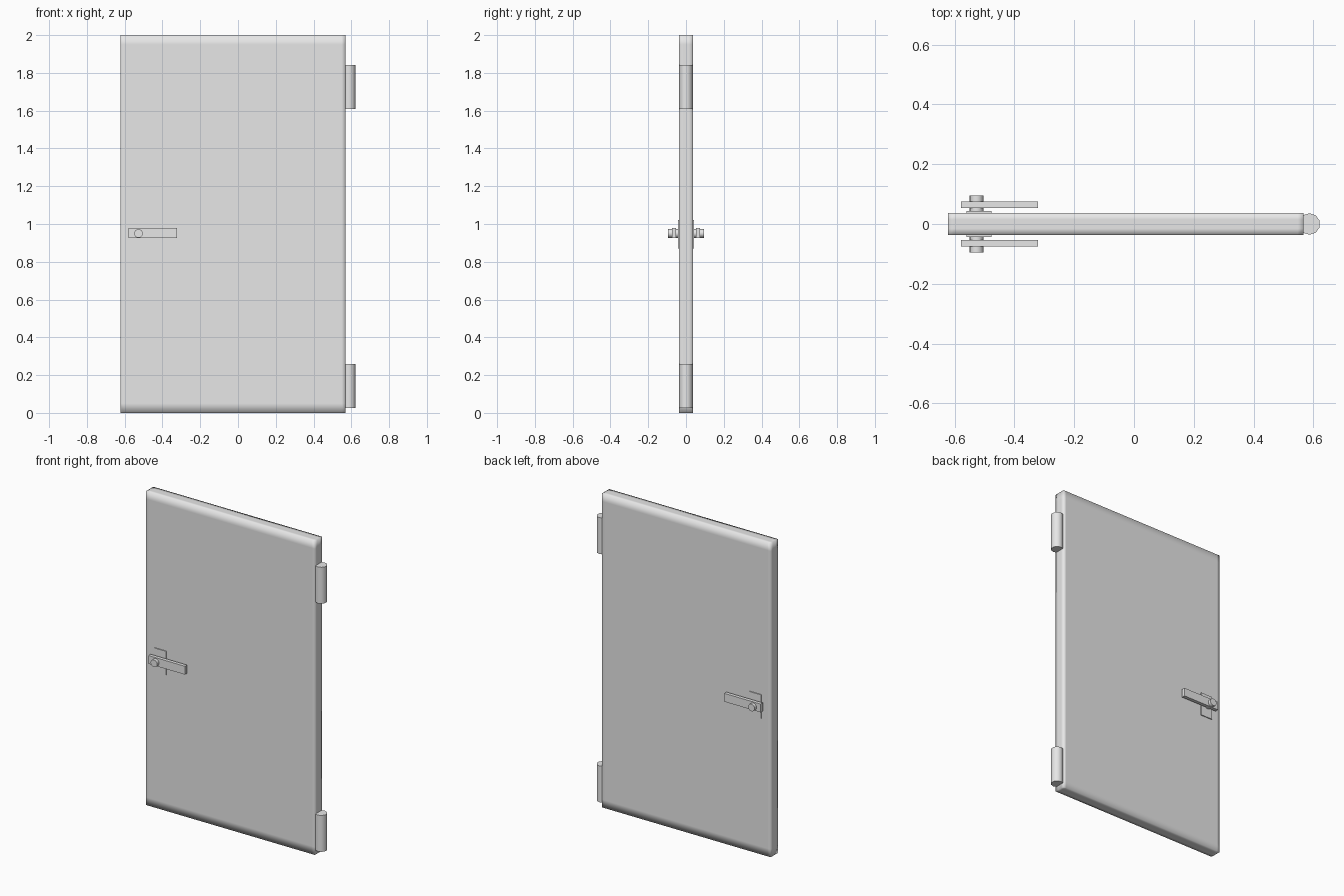
import bpy
import bmesh
import math
from mathutils import Matrix, Vector

cube = bpy.data.objects.get("Cube")
if cube:
    bpy.data.objects.remove(cube, do_unlink=True)

# One plain grey for every part
grey = bpy.data.materials.new("light_grey")
grey.use_nodes = True
grey.diffuse_color = (0.8, 0.8, 0.8, 1)
grey.node_tree.nodes["Principled BSDF"].inputs["Base Color"].default_value = (0.8, 0.8, 0.8, 1)


def finish(name, bm):
    bmesh.ops.recalc_face_normals(bm, faces=bm.faces)
    mesh = bpy.data.meshes.new(name)
    bm.to_mesh(mesh)
    bm.free()
    mesh.materials.append(grey)
    obj = bpy.data.objects.new(name, mesh)
    bpy.context.collection.objects.link(obj)
    return obj


def box_mesh(low, high):
    low, high = Vector(low), Vector(high)
    bm = bmesh.new()
    place = Matrix.Translation((low + high) / 2) @ Matrix.Diagonal((high - low).to_4d())
    bmesh.ops.create_cube(bm, size=1, matrix=place)
    return bm


def cylinder(name, centre, radius, depth, sides, rotation=Matrix.Identity(4)):
    bm = bmesh.new()
    bmesh.ops.create_cone(bm, cap_ends=True, segments=sides, radius1=radius,
                          radius2=radius, depth=depth,
                          matrix=Matrix.Translation(centre) @ rotation)
    obj = finish(name, bm)
    bpy.ops.object.select_all(action='DESELECT')
    obj.select_set(True)
    bpy.context.view_layer.objects.active = obj
    bpy.ops.object.shade_smooth_by_angle(angle=math.radians(50))
    return obj


# Door panel: a slab with support loops, so smooth shading softens its rim
left, right, half, height = -0.623, 0.568, 0.037, 2.0
panel = box_mesh((left, -half, 0), (right, half, height))
cuts = [((left + 0.02, 0, 0), (1, 0, 0)), ((right - 0.02, 0, 0), (1, 0, 0)),
        ((0, 0, 0.05), (0, 0, 1)), ((0, 0, height - 0.05), (0, 0, 1)),
        ((0, -0.015, 0), (0, 1, 0)), ((0, 0.015, 0), (0, 1, 0))]
for point, normal in cuts:
    bmesh.ops.bisect_plane(panel, geom=panel.verts[:] + panel.edges[:] + panel.faces[:],
                           plane_co=point, plane_no=normal)
door = finish("door_panel", panel)
for face in door.data.polygons:
    face.use_smooth = True

# Hinge barrels on the left edge
for name, z in (("lower_hinge", 0.143), ("upper_hinge", 1.725)):
    cylinder(name, (0.587, 0, z), 0.036, 0.232, 10)

# Handle set, repeated on both faces
quarter_turn = Matrix.Rotation(math.pi / 2, 4, 'X')
for side, s in (("front", -1), ("back", 1)):
    def slab(name, x, y, z):
        y = sorted(s * v for v in y)
        finish(name, box_mesh((x[0], y[0], z[0]), (x[1], y[1], z[1])))

    slab(side + "_latch_plate", (-0.56, -0.477), (0.03, 0.043), (0.87, 1.02))
    slab(side + "_lever", (-0.579, -0.322), (0.053, 0.075), (0.926, 0.979))
    cylinder(side + "_spindle", (-0.527, s * 0.0625, 0.95), 0.023, 0.065, 16, quarter_turn)
